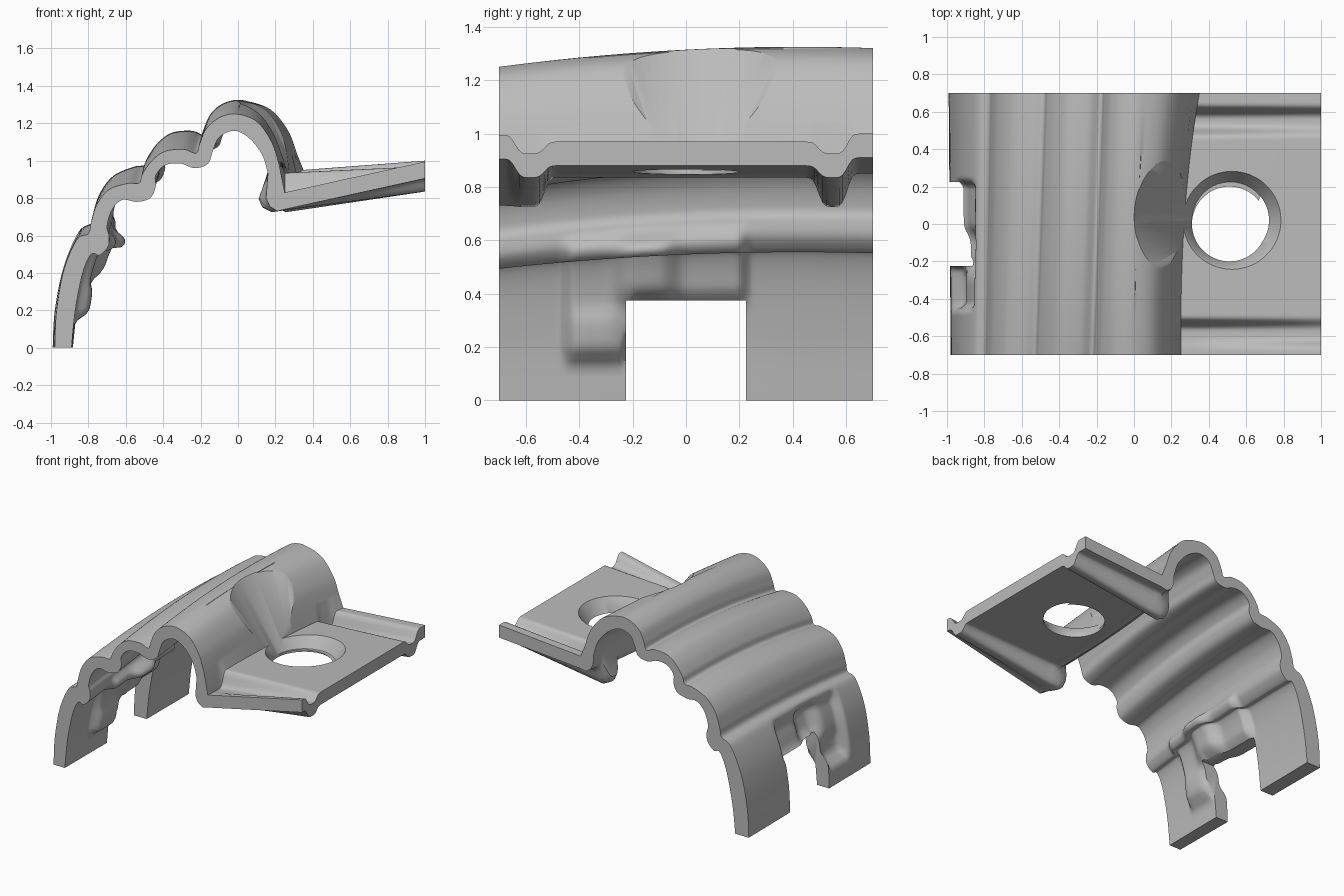
import bpy, bmesh, math

old = bpy.data.objects.get("Cube")
if old:
    bpy.data.objects.remove(old, do_unlink=True)

GREY = 0.5
mat = bpy.data.materials.new("plain grey")
mat.use_nodes = True
mat.diffuse_color = (GREY, GREY, GREY, 1)
mat.node_tree.nodes["Principled BSDF"].inputs["Base Color"].default_value = (GREY, GREY, GREY, 1)

# Cross-section of the leg and the four humps at the front end
OUTER = [(-.98, 0), (-.97, .2), (-.93, .42), (-.86, .58), (-.80, .61), (-.785, .67),
         (-.755, .765), (-.69, .845), (-.59, .878), (-.53, .88), (-.51, .93), (-.46, 1.0),
         (-.39, 1.05), (-.29, 1.06), (-.225, 1.04), (-.205, 1.09), (-.17, 1.17),
         (-.10, 1.23), (-.01, 1.25), (.10, 1.21), (.18, 1.1), (.22, .98)]
INNER = [(-.89, 0), (-.87, .2), (-.83, .4), (-.785, .5), (-.74, .495), (-.695, .54),
         (-.69, .6), (-.70, .65), (-.675, .735), (-.62, .79), (-.54, .78), (-.47, .8),
         (-.44, .86), (-.44, .92), (-.39, .975), (-.31, .985), (-.23, .96), (-.16, .985),
         (-.135, 1.05), (-.1, 1.125), (-.02, 1.16), (.06, 1.12), (.13, 1.03), (.16, .93)]
# Drift towards the back end: x, shift in x, shift in z
DRIFT = [(-1, -.015, 0), (-.8, .025, .06), (-.52, .05, .1), (-.2, .05, .1), (0, .06, .07), (.25, .1, .06)]


def smooth(a, b, v):
    t = min(max((v - a) / (b - a), 0), 1)
    return t * t * (3 - 2 * t)


def drift(x):
    x = min(max(x, -1), .249)
    for (a, ax, az), (b, bx, bz) in zip(DRIFT, DRIFT[1:]):
        if a <= x < b:
            t = (x - a) / (b - a)
            return ax + (bx - ax) * t, az + (bz - az) * t


def spline(pts, n=8):
    out = []
    for i in range(len(pts) - 1):
        p0, p1, p2, p3 = pts[max(i - 1, 0)], pts[i], pts[i + 1], pts[min(i + 2, len(pts) - 1)]
        for k in range(n):
            t = k / n
            out.append(tuple(.5 * (2 * b + (c - a) * t + (2 * a - 5 * b + 4 * c - d) * t * t
                                   + (3 * b - a - 3 * c + d) * t ** 3)
                             for a, b, c, d in zip(p0, p1, p2, p3)))
    return out + [pts[-1]]


def pocket(y, z):
    """Inward dent of the leg around the notch, with its two lumps."""
    low = .12 + .2 * smooth(-.25, -.18, y)
    box = (smooth(-.48, -.42, y) * (1 - smooth(.19, .25, y))
           * smooth(low, low + .07, z) * (1 - smooth(.5, .6, z)))
    boss = math.exp(-((y + .15) / .11) ** 4 - ((z - .45) / .1) ** 4)
    lump = math.exp(-((y + .34) / .1) ** 4 - ((z - .24) / .08) ** 4)
    return .05 * box + .06 * boss + .025 * lump


def groove(y):
    return math.exp(-((y + .585) / .06) ** 4) + math.exp(-((y - .55) / .06) ** 4)


def shelf_top(s, y):
    """Height of the shelf: flat middle, two side strips and two grooves."""
    mid, front, back = .935 + .035 * s, .83 + .165 * s, .95 + .05 * s
    f, b = 1 - smooth(-.63, -.53, y), smooth(.5, .6, y)
    z = mid + (front - mid) * f + (back - mid) * b
    return z + (.825 + .1 * s - z) * min(groove(y), 1)


def section(y):
    u = (y + .7) / 1.4
    rise = 1 - ((u - .8) / .8) ** 2
    root = .25 + .1 * u ** 2.5

    def place(pts):
        res = []
        for x, z in pts:
            dx, dz = drift(x)
            k = u if x < 0 else u ** 2
            res.append((x + dx * k + pocket(y, z), z + dz * rise * smooth(0, .6, z)))
        return res

    g = groove(y)
    steps = [i / 16 for i in range(17)]
    top = [(root + (1 - root) * s, shelf_top(s, y)) for s in steps]
    bottom = [(x, z - .09) for x, z in top]
    r = shelf_top(0, y)
    bulb = [(root - .04 - .03 * g, r - .1), (root - .08 - .04 * g, r - .075),
            (root - .1 - .04 * g, r - .03)]
    return place(spline(OUTER)) + top + bottom[::-1] + bulb + place(spline(INNER))[::-1]


# Clamp body swept from front to back
ROWS = 112
bm = bmesh.new()
rows = []
for j in range(ROWS + 1):
    y = -.7 + 1.4 * j / ROWS
    rows.append([bm.verts.new((x, y, z)) for x, z in section(y)])
count = len(rows[0])
for a, b in zip(rows, rows[1:]):
    for i in range(count):
        k = (i + 1) % count
        bm.faces.new((a[i], a[k], b[k], b[i]))
bm.faces.new(rows[0][::-1])
bm.faces.new(rows[-1])
bmesh.ops.recalc_face_normals(bm, faces=bm.faces)
mesh = bpy.data.meshes.new("clamp_body")
bm.to_mesh(mesh)
bm.free()
body = bpy.data.objects.new("clamp_body", mesh)
bpy.context.collection.objects.link(body)
mesh.materials.append(mat)


def cut(cutter):
    cutter.hide_render = True
    cutter.data.materials.append(mat)
    mod = body.modifiers.new("cut", "BOOLEAN")
    mod.operation, mod.solver, mod.object = "DIFFERENCE", "EXACT", cutter
    bpy.ops.object.select_all(action="DESELECT")
    bpy.context.view_layer.objects.active = body
    body.select_set(True)
    bpy.ops.object.modifier_apply(modifier=mod.name)
    bpy.data.objects.remove(cutter, do_unlink=True)


# Notch in the leg
bpy.ops.mesh.primitive_cube_add(size=1, location=(-.9, 0, .125))
notch = bpy.context.object
notch.scale = (.5, .45, .5)
cut(notch)

# Screw hole
bpy.ops.mesh.primitive_cylinder_add(vertices=64, radius=.2, depth=.4, location=(.51, 0, .8))
cut(bpy.context.object)

# Countersink, which also clears the flank of the tall hump
bpy.ops.mesh.primitive_cone_add(vertices=96, radius1=.205, radius2=.709, depth=.736,
                                location=(.515, .02, 1.232))
cut(bpy.context.object)

bpy.ops.object.select_all(action="DESELECT")
body.select_set(True)
bpy.context.view_layer.objects.active = body
bpy.ops.object.shade_smooth_by_angle(angle=math.radians(35))
